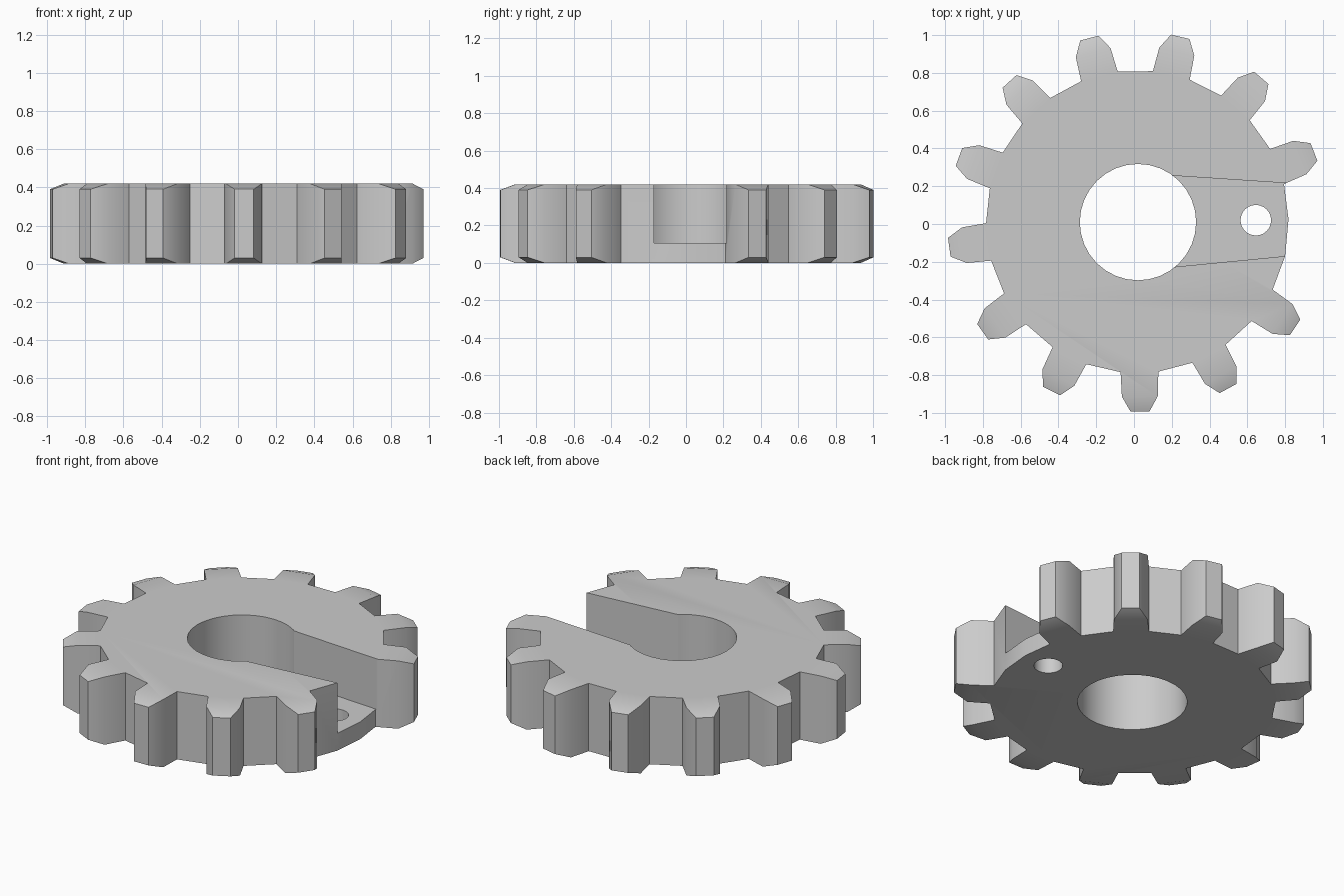
import bpy, bmesh, math

if "Cube" in bpy.data.objects:
    bpy.data.objects.remove(bpy.data.objects["Cube"])

CX, CY, H = 0.018, 0.012, 0.42      # gear centre and thickness
STEP = 2 * math.pi / 13
START = math.radians(-89.2)

grey = bpy.data.materials.new("light grey")
grey.diffuse_color = (0.6, 0.6, 0.6, 1)
grey.use_nodes = True
grey.node_tree.nodes["Principled BSDF"].inputs["Base Color"].default_value = grey.diffuse_color


def make_object(name, bm):
    bmesh.ops.recalc_face_normals(bm, faces=bm.faces[:])
    mesh = bpy.data.meshes.new(name)
    bm.to_mesh(mesh)
    bm.free()
    mesh.materials.append(grey)
    ob = bpy.data.objects.new(name, mesh)
    bpy.context.collection.objects.link(ob)
    return ob


def prism(name, pts, z0, z1):
    bm = bmesh.new()
    base = bm.faces.new([bm.verts.new((x, y, z0)) for x, y in pts])
    ext = bmesh.ops.extrude_face_region(bm, geom=[base])
    for v in ext["geom"]:
        if isinstance(v, bmesh.types.BMVert):
            v.co.z = z1
    return make_object(name, bm)


def circle(x, y, r, n):
    return [(x + r * math.cos(2 * math.pi * i / n), y + r * math.sin(2 * math.pi * i / n))
            for i in range(n)]


# gear: outline with twelve teeth, the thirteenth is left out at the slot
bm = bmesh.new()
ring, tips = [], []
for i in range(13):
    if i == 3:
        for x, y in [(0.80, -0.17), (0.818, 0.025)]:
            ring.append((bm.verts.new((x, y, 0)), bm.verts.new((x, y, H))))
        continue
    a = START + i * STEP
    for k, (r, w, dz) in enumerate([(0.795, -0.1, 0), (0.925, -0.095, 0), (1.005, -0.05, 0.03),
                                    (1.005, 0.05, 0.03), (0.925, 0.095, 0), (0.795, 0.1, 0)]):
        x = CX + r * math.cos(a) - w * math.sin(a)
        y = CY + r * math.sin(a) + w * math.cos(a)
        ring.append((bm.verts.new((x, y, dz)), bm.verts.new((x, y, H - dz))))
        if k in (2, 3):
            tips.append(ring[-1])
for i, (lo, hi) in enumerate(ring):
    lo2, hi2 = ring[(i + 1) % len(ring)]
    bm.faces.new((lo, lo2, hi2, hi))
for side in (0, 1):
    # flat cap, then the sloping end of each tooth
    bm.faces.new([p[side] for p in ring if p not in tips])
    for i, p in enumerate(ring):
        if p in tips and ring[i - 1] not in tips:
            bm.faces.new([ring[i + d][side] for d in (-1, 0, 1, 2)])
gear = make_object("gear", bm)

# cutters: shaft bore, tapered slot, pin hole
cutters = [
    prism("bore_cutter", circle(CX + 0.003, CY - 0.002, 0.308, 32), -0.2, 0.7),
    prism("slot_cutter", [(0.1, -0.238), (0.215, -0.227), (0.80, -0.17), (1.1, -0.14),
                          (1.1, 0.197), (0.796, 0.217), (0.1, 0.263)], 0.107, 0.7),
    prism("pin_hole_cutter", circle(0.645, 0.02, 0.081, 24), -0.2, 0.5),
]
bpy.context.view_layer.objects.active = gear
gear.select_set(True)
for c in cutters:
    m = gear.modifiers.new("cut", "BOOLEAN")
    m.operation = "DIFFERENCE"
    m.solver = "EXACT"
    m.object = c
    bpy.ops.object.modifier_apply(modifier=m.name)
    bpy.data.objects.remove(c)
bpy.ops.object.shade_smooth_by_angle(angle=math.radians(30))
